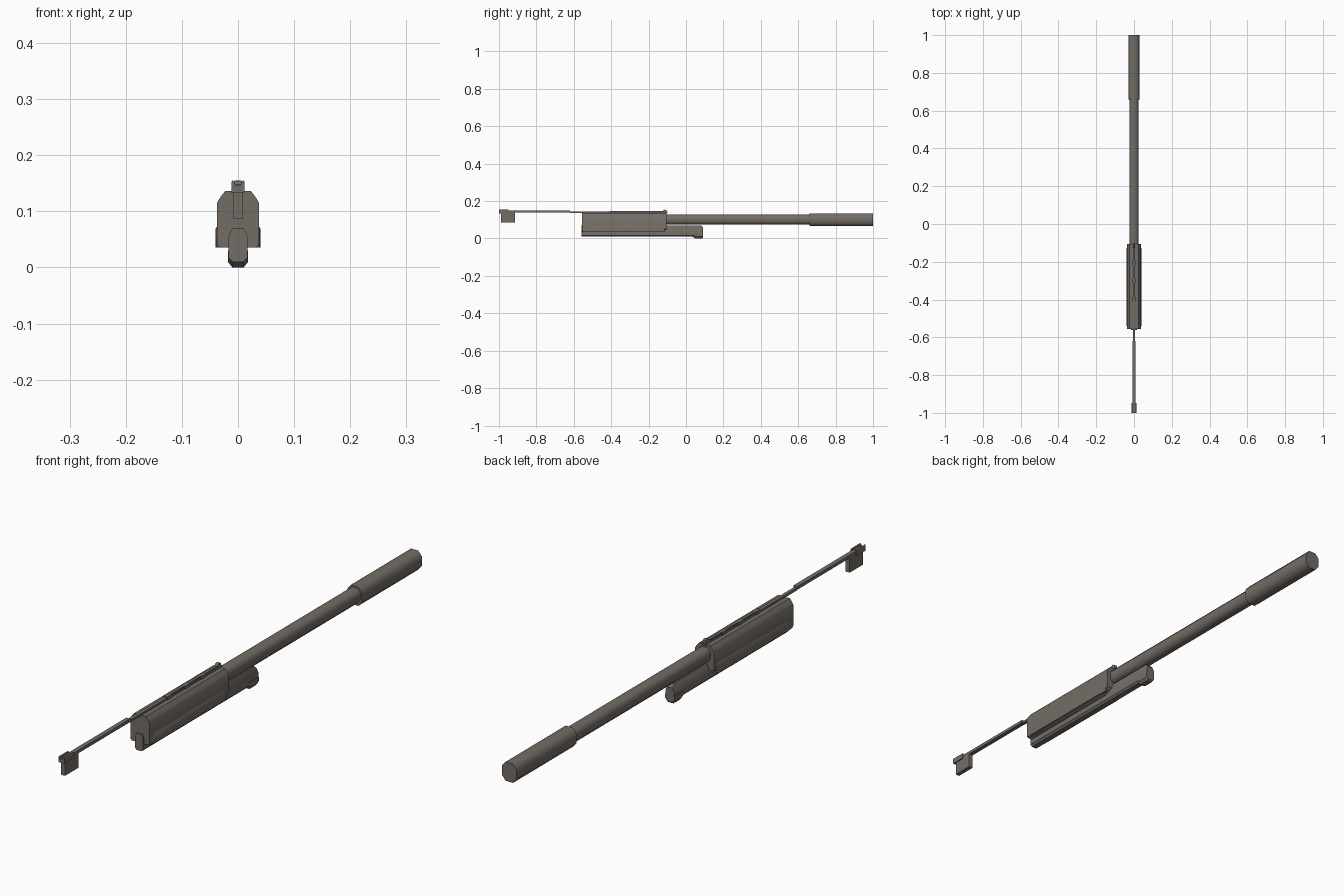
import bpy, bmesh, math

if "Cube" in bpy.data.objects:
    bpy.data.objects.remove(bpy.data.objects["Cube"])

metal = bpy.data.materials.new("warm_grey_metal")
metal.diffuse_color = (0.175, 0.152, 0.133, 1)
metal.use_nodes = True
metal.node_tree.nodes["Principled BSDF"].inputs["Base Color"].default_value = metal.diffuse_color


def loft(name, rings, smooth=None):
    """rings: list of (y, [(x, z), ...]) sections joined in order."""
    bm = bmesh.new()
    loops = [[bm.verts.new((x, y, z)) for x, z in pts] for y, pts in rings]
    n = len(loops[0])
    for a, b in zip(loops, loops[1:]):
        for i in range(n):
            j = (i + 1) % n
            bm.faces.new((a[i], a[j], b[j], b[i]))
    bm.faces.new(loops[0])
    bm.faces.new(loops[-1])
    bmesh.ops.recalc_face_normals(bm, faces=bm.faces)
    me = bpy.data.meshes.new(name)
    bm.to_mesh(me)
    bm.free()
    ob = bpy.data.objects.new(name, me)
    bpy.context.collection.objects.link(ob)
    me.materials.append(metal)
    if smooth:
        bpy.ops.object.select_all(action='DESELECT')
        ob.select_set(True)
        bpy.context.view_layer.objects.active = ob
        bpy.ops.object.shade_smooth_by_angle(angle=math.radians(smooth))
    return ob


def mirror(half):
    """Right half profile, bottom to top, closed into a full one."""
    return half + [(-x, z) for x, z in reversed(half)]


def box(name, x0, x1, y0, y1, z0, z1):
    p = [(x0, z0), (x1, z0), (x1, z1), (x0, z1)]
    return loft(name, [(y0, p), (y1, p)])


def octagon(w, h, zc):
    k = 0.5
    return [(sx * w, zc + sz * h) for sx, sz in
            [(k, -1), (1, -k), (1, k), (k, 1), (-k, 1), (-1, k), (-1, -k), (-k, -1)]]


# barrel and wide end sleeve
barrel = octagon(0.023, 0.026, 0.101)
loft("barrel", [(-0.12, barrel), (0.67, barrel)], 50)
sleeve = octagon(0.029, 0.034, 0.1)
loft("end_sleeve", [(0.66, sleeve), (1.0, sleeve)], 50)

# main housing, lower back corners cut upward
def housing(bottom):
    return mirror([(0.032, bottom), (0.037, bottom + 0.004),
                   (0.037, 0.116), (0.031, 0.126), (0.023, 0.136)])
loft("housing", [(-0.555, housing(0.036)), (-0.14, housing(0.036)),
                 (-0.105, housing(0.05))], 40)

# side ribs along the bottom of the housing
for s, side in ((1, "right"), (-1, "left")):
    def rib(out, top):
        return [(s * 0.03, 0.036), (s * out, 0.036), (s * out, top - 0.006),
                (s * 0.036, top), (s * 0.03, top)]
    loft(side + "_side_rib", [(-0.55, rib(0.0375, 0.055)), (-0.52, rib(0.04, 0.07)),
                              (-0.15, rib(0.04, 0.075)), (-0.115, rib(0.0375, 0.07))], 30)

# lower tube with a bump under its back end
def tube(top):
    return mirror([(0.01, 0.01), (0.0165, 0.017), (0.0165, top - 0.013), (0.01, top)])
loft("lower_tube", [(-0.56, tube(0.07)), (0.08, tube(0.07)), (0.092, tube(0.058))], 40)
def bump(low):
    return mirror([(0.01, low), (0.018, low + 0.01), (0.018, 0.03)])
loft("lower_tube_bump", [(0.035, bump(0.009)), (0.05, bump(0)),
                         (0.085, bump(0)), (0.092, bump(0.006))])

# top rail with raised pads
box("front_rod", -0.008, 0.008, -0.99, -0.62, 0.138, 0.149)
box("top_rail", -0.006, 0.006, -0.62, -0.1, 0.135, 0.143)
for i, (y0, y1) in enumerate([(-0.41, -0.385), (-0.31, -0.285), (-0.22, -0.195)]):
    box("rail_pad_%d" % i, -0.008, 0.008, y0, y1, 0.136, 0.147)
box("rail_top_strip", -0.005, 0.005, -0.41, -0.12, 0.143, 0.147)

# post at the back of the rail
post = [(-0.128, 0.143), (-0.12, 0.152), (-0.112, 0.155), (-0.104, 0.151), (-0.102, 0.136)]
loft("rail_back_post", [(y, [(-0.006, 0.134), (0.006, 0.134), (0.006, z), (-0.006, z)])
                        for y, z in post])

# notched front block and hanging plate
notch = mirror([(0.012, 0.134), (0.012, 0.152), (0.01, 0.155), (0.006, 0.153),
                (0.0045, 0.147), (0.002, 0.147)])
loft("notched_block", [(-1.0, notch), (-0.948, notch)])
box("hanging_plate", -0.008, 0.008, -0.99, -0.915, 0.086, 0.14)
